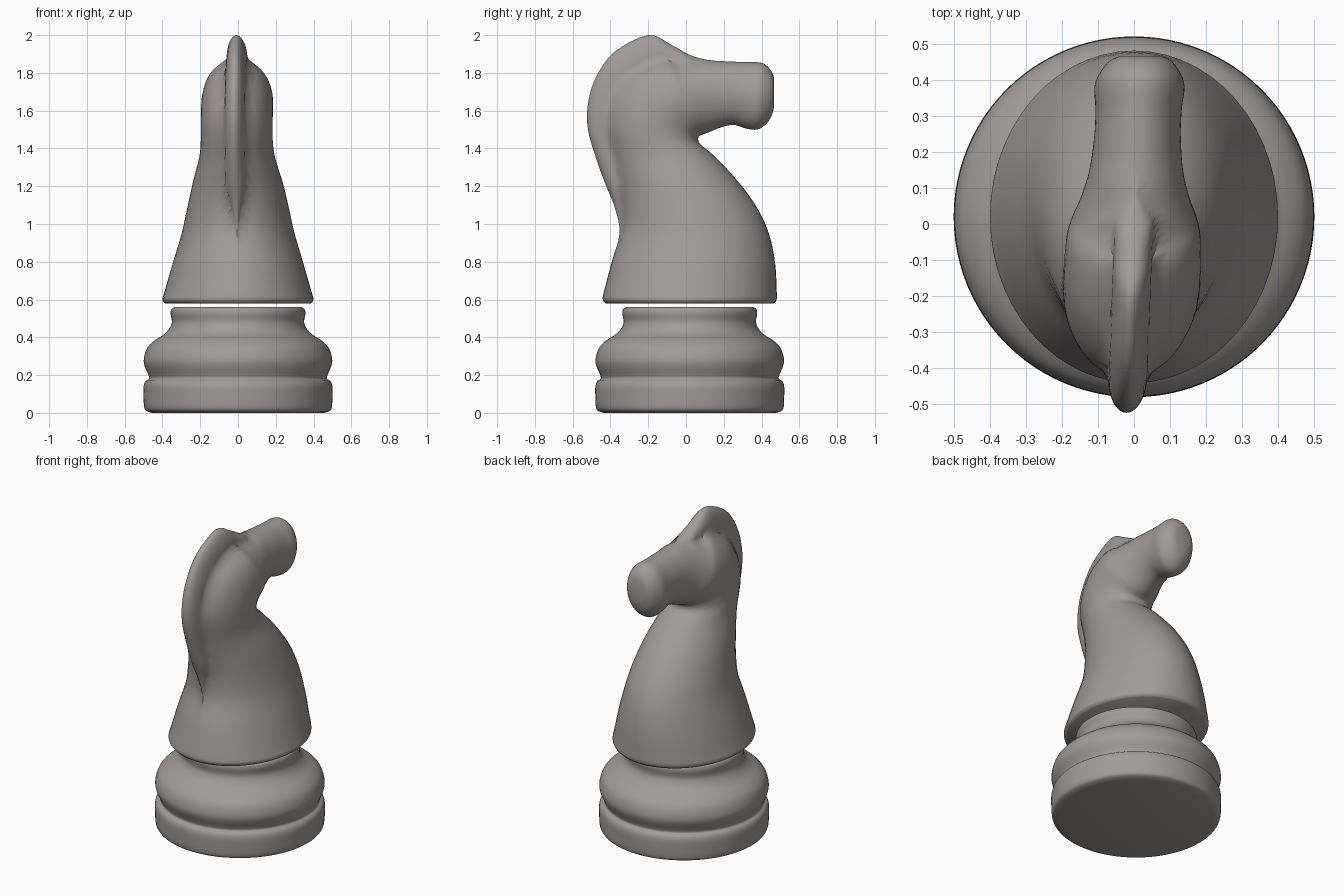
import bpy, bmesh, math
from mathutils import Vector

cube = bpy.data.objects.get("Cube")
if cube:
    bpy.data.objects.remove(cube, do_unlink=True)

stone = bpy.data.materials.new("warm grey")
stone.use_nodes = True
GREY = (0.36, 0.33, 0.315, 1)
stone.diffuse_color = GREY
stone.node_tree.nodes["Principled BSDF"].inputs["Base Color"].default_value = GREY


def spline(points, steps):
    """Smooth curve of tuples passing through every point."""
    pts = [Vector(p) for p in points]
    out = []
    for i in range(len(pts) - 1):
        a, b, c, d = (pts[max(i - 1, 0)], pts[i], pts[i + 1], pts[min(i + 2, len(pts) - 1)])
        for k in range(steps):
            t = k / steps
            out.append(b + (c - a) * (t / 2) + (a * 2 - b * 5 + c * 4 - d) * (t * t / 2)
                       + (b * 3 - a - c * 3 + d) * (t ** 3 / 2))
    return out + [pts[-1]]


def loft(name, rings):
    """Closed skin over a list of rings, capped at both ends."""
    bm = bmesh.new()
    loops = [[bm.verts.new(p) for p in ring] for ring in rings]
    for low, high in zip(loops, loops[1:]):
        for i in range(len(low)):
            bm.faces.new((low[i - 1], low[i], high[i], high[i - 1]))
    bm.faces.new(loops[0])
    bm.faces.new(loops[-1])
    bmesh.ops.recalc_face_normals(bm, faces=bm.faces)
    mesh = bpy.data.meshes.new(name)
    bm.to_mesh(mesh)
    bm.free()
    mesh.materials.append(stone)
    obj = bpy.data.objects.new(name, mesh)
    bpy.context.collection.objects.link(obj)
    bpy.ops.object.select_all(action='DESELECT')
    obj.select_set(True)
    bpy.context.view_layer.objects.active = obj
    bpy.ops.object.shade_smooth_by_angle(angle=math.radians(50))
    return obj


# Turned pedestal: radius, height
pedestal = [(.455, 0), (.485, .01), (.497, .03), (.5, .09), (.5, .14), (.49, .168), (.472, .18),
            (.474, .2), (.495, .25), (.498, .29), (.48, .345), (.44, .385), (.40, .41),
            (.368, .44), (.35, .48), (.357, .525), (.352, .55), (.335, .56)]
SIDES = 96
loft("pedestal", [[(r * math.cos(2 * math.pi * i / SIDES), .02 + r * math.sin(2 * math.pi * i / SIDES), z)
                   for i in range(SIDES)] for r, z in spline(pedestal, 3)])

# Horse sections: mane y, z, throat y, z, half width, mane depth as share of section
sections = [
    (-.425, .58, .465, .58, .385, 0), (-.44, .6, .48, .6, .4, 0), (-.435, .64, .48, .65, .388, 0),
    (-.393, .8, .472, .79, .345, 0), (-.352, .95, .442, .94, .30, .01), (-.375, 1.08, .38, 1.08, .27, .05),
    (-.43, 1.22, .28, 1.22, .238, .11), (-.48, 1.36, .16, 1.35, .2, .15), (-.519, 1.5, .09, 1.41, .19, .17),
    (-.52, 1.63, .07, 1.43, .19, .18), (-.48, 1.77, .065, 1.445, .19, .2), (-.38, 1.91, .065, 1.455, .19, .23),
    (-.2, 2, .07, 1.465, .185, .25), (-.08, 1.95, .09, 1.475, .17, .2), (.02, 1.895, .12, 1.485, .15, .08),
    (.12, 1.868, .18, 1.51, .13, 0), (.24, 1.86, .25, 1.525, .12, 0), (.32, 1.857, .32, 1.505, .12, 0),
    (.39, 1.855, .375, 1.5, .125, 0), (.425, 1.84, .42, 1.525, .11, 0), (.455, 1.805, .452, 1.57, .085, 0),
    (.467, 1.77, .467, 1.62, .055, 0)]
HALF = 28


def horse_ring(section):
    by, bz, fy, fz, width, mane = section
    mane = max(mane, 0)
    right, left = [], []
    for i in range(HALF + 1):
        s = (1 - math.cos(math.pi * i / HALF)) / 2
        u = min(max((s - mane) / (1 - mane), 0), 1)
        body = 2 * width * math.sqrt(u * (1 - u))
        # Narrow mane crest blended into the round neck
        crest = 0
        if mane > 0 and s < 2 * mane:
            crest = .055 * min(1, mane / .1) * math.sqrt(max(0, 1 - (1 - s / mane) ** 2))
        w = (body ** 2.5 + crest ** 2.5) ** .4
        y, z = by + (fy - by) * s, bz + (fz - bz) * s
        lean = .04 * y * min(max((z - .7) / .6, 0), 1)
        right.append((lean + w, y, z))
        left.append((lean - w, y, z))
    return right + left[-2:0:-1]


loft("horse_head_and_neck", [horse_ring(s) for s in spline(sections, 4)])
